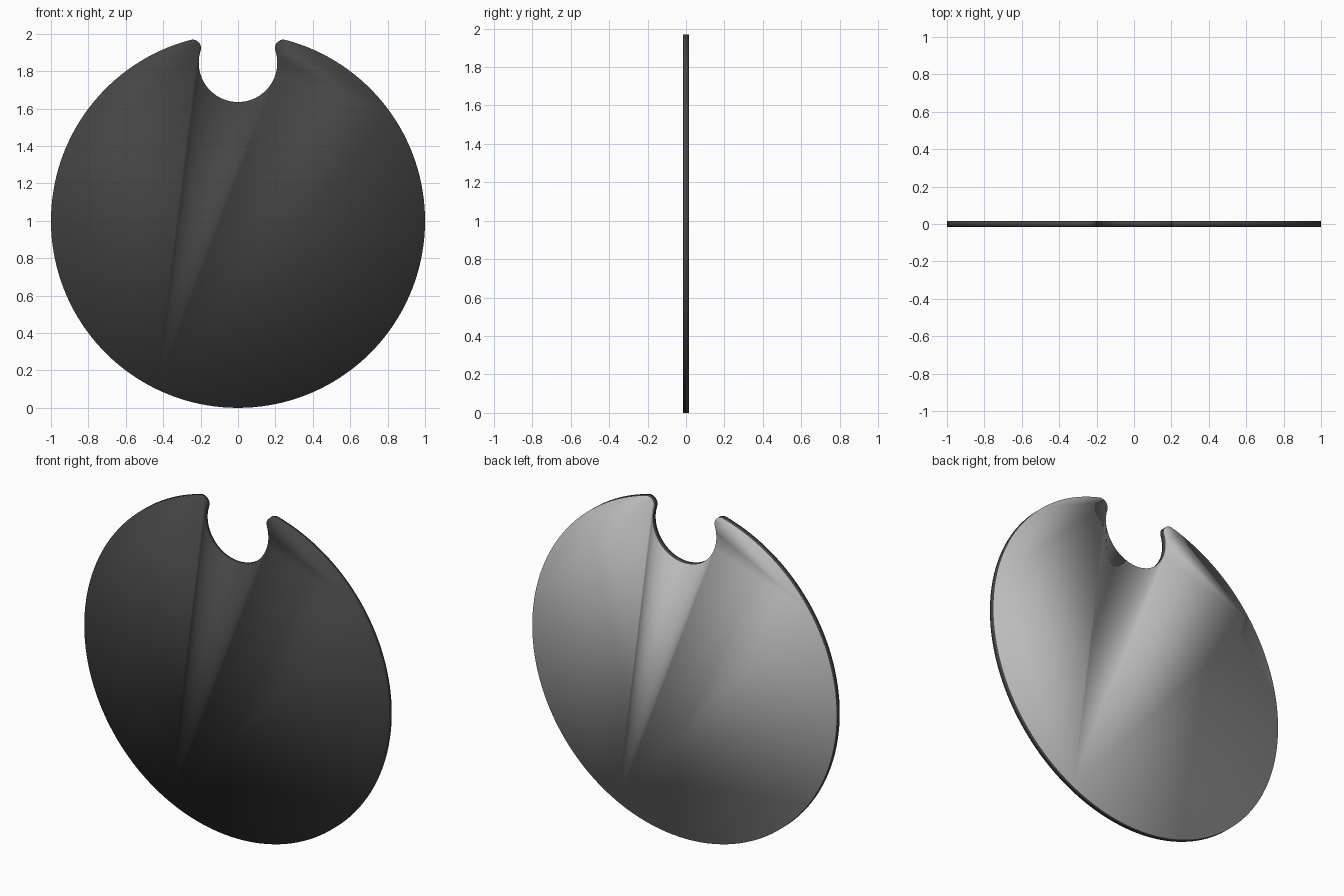
import bpy, bmesh
from math import sin, cos, atan2, sqrt, pi

if "Cube" in bpy.data.objects:
    bpy.data.objects.remove(bpy.data.objects["Cube"])

R = 1.0            # disc radius
N, NZ = 0.21, 0.845  # notch radius and height above disc centre
F = 0.045          # lip rounding radius
T = 0.015          # half thickness

# Centre of the lip rounding, tangent to disc rim and notch
a, b = R - F, N + F
fz = (a * a - b * b + NZ * NZ) / (2 * NZ)
fx = sqrt(a * a - fz * fz)
rim_ang = atan2(fz, fx)
notch_ang = atan2(fz - NZ, fx)


def arc(cx, cz, r, start, end, n):
    return [(cx + r * cos(start + (end - start) * i / n),
             cz + r * sin(start + (end - start) * i / n)) for i in range(n + 1)]


# Right half outline: notch bottom, lip, outer rim; then mirrored
half = arc(0, NZ, N, -pi / 2, notch_ang, 20)
half += arc(fx, fz, F, notch_ang + pi, rim_ang, 10)[1:]
half += arc(0, 0, R, rim_ang, -pi / 2, 70)[1:]
outline = half + [(-x, z) for x, z in reversed(half[1:-1])]

# Materials: dark front and rim, grey back
bm = bmesh.new()
front = [bm.verts.new((x, -T, z + R)) for x, z in outline]
back = [bm.verts.new((x, T, z + R)) for x, z in outline]
bm.faces.new(front)
bm.faces.new(back[::-1]).material_index = 1
for i in range(len(outline)):
    j = (i + 1) % len(outline)
    bm.faces.new((front[i], front[j], back[j], back[i]))
bmesh.ops.recalc_face_normals(bm, faces=bm.faces)
mesh = bpy.data.meshes.new("notched_disc")
for name, c in (("dark_front", 0.06), ("grey_back", 0.5)):
    m = bpy.data.materials.new(name)
    m.diffuse_color = (c, c, c, 1)
    m.use_nodes = True
    m.node_tree.nodes["Principled BSDF"].inputs["Base Color"].default_value = m.diffuse_color
    mesh.materials.append(m)
bm.to_mesh(mesh)
bm.free()
disc = bpy.data.objects.new("notched_disc", mesh)
bpy.context.collection.objects.link(disc)
for p in mesh.polygons:
    p.use_smooth = True
